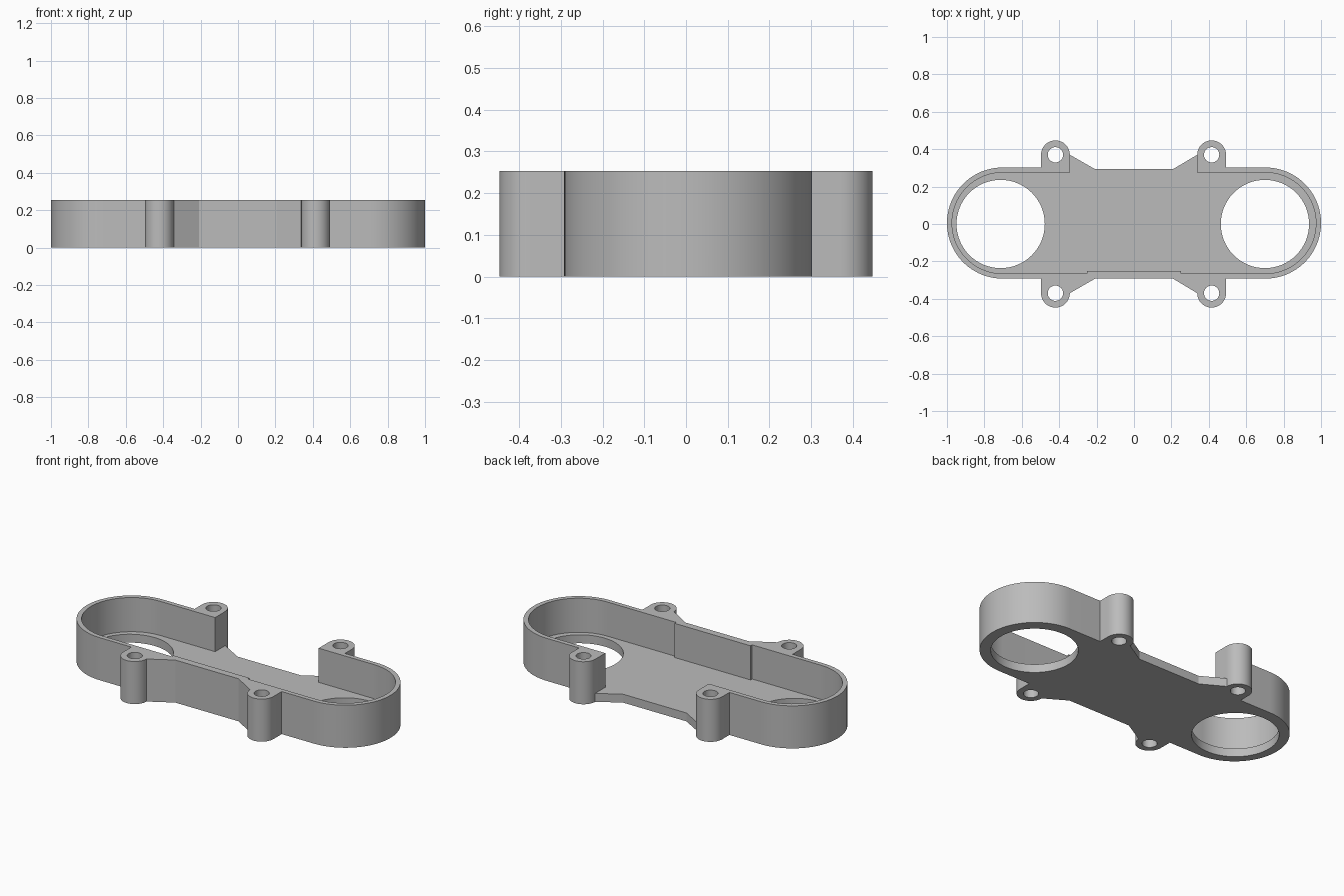
import bpy, bmesh, math

cube = bpy.data.objects.get("Cube")
if cube:
    bpy.data.objects.remove(cube, do_unlink=True)

HEIGHT, FLOOR = 0.253, 0.05
END_X, MID_Y = 0.703, 0.005        # centres of the rounded ends
R_OUT, R_IN, R_OPEN = 0.297, 0.27, 0.236
BOSS_R, BOLT_R, BOSS_Y = 0.077, 0.041, 0.37
BOSS_L, BOSS_R_X = 0.415, -0.42    # boss positions on the +x and -x sides
BACK, FRONT = MID_Y + R_OUT, MID_Y - R_OUT
WEB = 0.208                        # where the webs meet the straight sides

grey = bpy.data.materials.new("plain grey")
grey.use_nodes = True
colour = (0.5, 0.5, 0.5, 1)
grey.diffuse_color = colour
grey.node_tree.nodes["Principled BSDF"].inputs["Base Color"].default_value = colour


def arc(cx, cy, r, start, end, steps=32):
    angles = [math.radians(start + (end - start) * i / steps) for i in range(steps + 1)]
    return [(cx + r * math.cos(a), cy + r * math.sin(a)) for a in angles]


def circle(cx, cy, r, steps=64):
    return arc(cx, cy, r, 0, 360, steps)[:-1]


def prism(name, loops, z0, z1):
    """Fill an outline with holes and extrude it upwards."""
    bm = bmesh.new()
    edges = []
    for loop in loops:
        verts = [bm.verts.new((x, y, z0)) for x, y in loop]
        edges += [bm.edges.new((v, verts[i - 1])) for i, v in enumerate(verts)]
    bmesh.ops.triangle_fill(bm, edges=edges, use_beauty=True)
    top = bmesh.ops.extrude_face_region(bm, geom=bm.faces[:])["geom"]
    moved = [g for g in top if isinstance(g, bmesh.types.BMVert)]
    bmesh.ops.translate(bm, verts=moved, vec=(0, 0, z1 - z0))
    bmesh.ops.recalc_face_normals(bm, faces=bm.faces[:])
    mesh = bpy.data.meshes.new(name)
    bm.to_mesh(mesh)
    bm.free()
    obj = bpy.data.objects.new(name, mesh)
    bpy.context.collection.objects.link(obj)
    mesh.materials.append(grey)
    bpy.ops.object.select_all(action='DESELECT')
    obj.select_set(True)
    bpy.context.view_layer.objects.active = obj
    bpy.ops.object.shade_smooth_by_angle(angle=math.radians(25))
    return obj


# Outer contour: from the left back boss anticlockwise round to the right one
back_right = arc(BOSS_R_X, BOSS_Y, BOSS_R, 0, 180, 24) + [(BOSS_R_X - BOSS_R, BACK)]
right_end = arc(-END_X, MID_Y, R_OUT, 90, 270, 48)
front = ([(BOSS_R_X - BOSS_R, FRONT)]
         + arc(BOSS_R_X, -BOSS_Y, BOSS_R, 180, 360, 24)
         + [(-WEB, FRONT), (WEB, FRONT)]
         + arc(BOSS_L, -BOSS_Y, BOSS_R, 180, 360, 24)
         + [(BOSS_L + BOSS_R, FRONT)])
left_end = arc(END_X, MID_Y, R_OUT, -90, 90, 48)
back_left = [(BOSS_L + BOSS_R, BACK)] + arc(BOSS_L, BOSS_Y, BOSS_R, 0, 180, 24)
outer = back_right + right_end + front + left_end + back_left

bolt_holes = [circle(x, y, BOLT_R, 32)
              for x in (BOSS_L, BOSS_R_X) for y in (BOSS_Y, -BOSS_Y)]
openings = [circle(x, 0, R_OPEN) for x in (0.7, -0.713)]

# Floor plate with the two large openings
floor_outline = outer + [(WEB, 0.293), (-WEB, 0.293)]
prism("floor_plate", [floor_outline] + openings + bolt_holes, 0, FLOOR)

# Wall with bosses, open in the middle of the back and thicker mid front
in_back, in_front, pad = MID_Y + R_IN, MID_Y - R_IN, 0.25
inner = ([(BOSS_L - BOSS_R, in_back)]
         + arc(END_X, MID_Y, R_IN, 90, -90, 48)
         + [(pad, in_front), (pad, -pad), (-pad, -pad), (-pad, in_front)]
         + arc(-END_X, MID_Y, R_IN, 270, 90, 48)
         + [(BOSS_R_X + BOSS_R, in_back)])
prism("side_wall", [outer + inner] + bolt_holes, FLOOR, HEIGHT)
